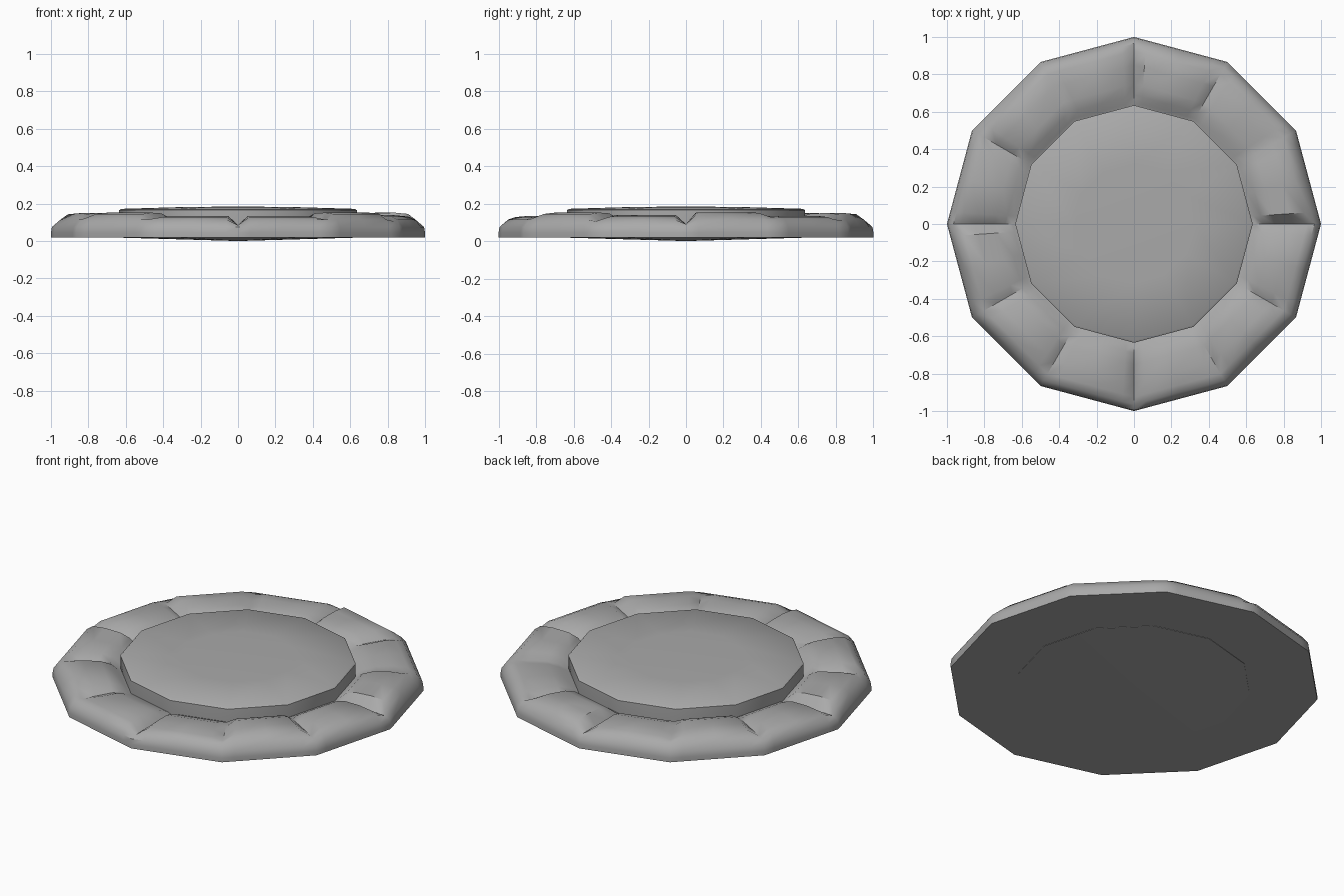
import bpy, bmesh, math

if "Cube" in bpy.data.objects:
    bpy.data.objects.remove(bpy.data.objects["Cube"])

N = 12
stone = bpy.data.materials.new("grey_stone")
stone.diffuse_color = (0.4, 0.4, 0.4, 1)
stone.use_nodes = True
stone.node_tree.nodes["Principled BSDF"].inputs["Base Color"].default_value = stone.diffuse_color

# Height of each rim stone, and of the groove at the start of each stone
TOPS = [0.152, 0.135, 0.150, 0.140, 0.150, 0.135, 0.150, 0.152, 0.135, 0.135, 0.152, 0.138]
SEAMS = [0.090, 0.125, 0.110, 0.095, 0.120, 0.105, 0.090, 0.120, 0.115, 0.085, 0.115, 0.105]


def edge_point(k, t, r):
    """Point on the straight side k of a 12-gon of radius r."""
    a, b = 2 * math.pi * k / N, 2 * math.pi * (k + 1) / N
    return (r * (math.cos(a) * (1 - t) + math.cos(b) * t),
            r * (math.sin(a) * (1 - t) + math.sin(b) * t))


def lathe(name, columns, bottom=None, top=None, closed=False):
    """Skin neighbouring columns of points; optional centre points close the ends."""
    bm = bmesh.new()
    cols = [[bm.verts.new(p) for p in c] for c in columns]
    lo = bm.verts.new((0, 0, bottom)) if bottom is not None else None
    hi = bm.verts.new((0, 0, top)) if top is not None else None
    for i, c in enumerate(cols):
        d = cols[(i + 1) % len(cols)]
        m = len(c)
        for j in range(m if closed else m - 1):
            q = (j + 1) % m
            bm.faces.new((c[j], d[j], d[q], c[q]))
        if lo:
            bm.faces.new((lo, d[0], c[0]))
        if hi:
            bm.faces.new((c[-1], d[-1], hi))
    bmesh.ops.recalc_face_normals(bm, faces=bm.faces)
    me = bpy.data.meshes.new(name)
    bm.to_mesh(me)
    bm.free()
    me.materials.append(stone)
    ob = bpy.data.objects.new(name, me)
    bpy.context.collection.objects.link(ob)
    bpy.ops.object.select_all(action='DESELECT')
    ob.select_set(True)
    bpy.context.view_layer.objects.active = ob
    bpy.ops.object.shade_smooth_by_angle(angle=math.radians(40))
    return ob


# Rim of rounded stones with grooves between them
columns = []
for k in range(N):
    h = TOPS[k]
    for t in (0, 0.13, 0.5, 0.87):
        cap = SEAMS[k] if t == 0 else h
        profile = [(1, 0.02), (1, 0.045), (0.995, 0.075), (0.965, 0.115),
                   (0.925, h - 0.007), (0.85, h), (0.75, h - 0.004),
                   (0.69, h - 0.022), (0.65, 0.095), (0.625, 0.085), (0.625, 0.02)]
        columns.append([(*edge_point(k, t, r), min(z, cap)) for r, z in profile])
lathe("stone_rim", columns, closed=True)

# Central slab, slightly domed above and below
slab = [(0.63, 0.018), (0.635, 0.10), (0.635, 0.165), (0.625, 0.172), (0.32, 0.181)]
lathe("centre_slab", [[(*edge_point(k, 0, r), z) for r, z in slab] for k in range(N)],
      bottom=0.0, top=0.185)
